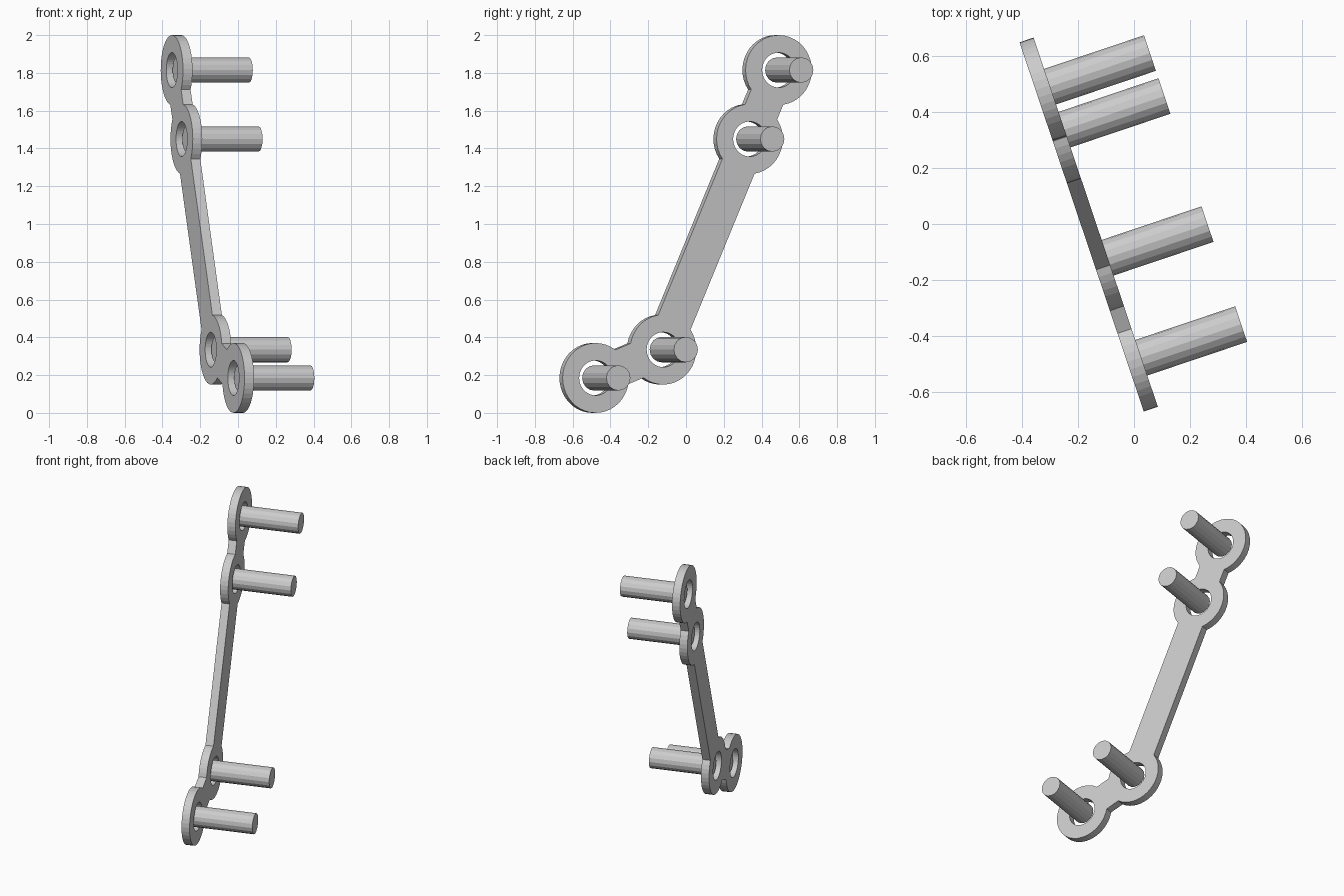
import bpy, math
from mathutils import Matrix, Vector

cube = bpy.data.objects.get("Cube")
if cube:
    bpy.data.objects.remove(cube, do_unlink=True)

RING_R, HOLE_R, BAR_HALF, THICK = 0.185, 0.0925, 0.098, 0.053
PIN_R, PIN_LEN = 0.067, 0.403
TILT = math.radians(18.6)

# Ring centres in the plane of the plate (along the plate, height)
centres = [Vector(c) for c in
           ((0.511, 1.815), (0.349, 1.45), (-0.134, 0.335), (-0.511, 0.185))]

# Plate frame: local x runs along the plate, y is up, z is the pin direction
along = Vector((-math.sin(TILT), math.cos(TILT), 0))
up = Vector((0, 0, 1))
frame = Matrix((along, up, along.cross(up))).transposed().to_4x4()
frame.translation = (-0.162, -0.002, 0)


def arc(centre, radius, start, sweep):
    steps = max(2, round(sweep / math.tau * 40))
    return [centre + radius * Vector((math.cos(a), math.sin(a)))
            for a in (start + sweep * i / steps for i in range(steps + 1))]


def heading(a, b):
    d = b - a
    return math.atan2(d.y, d.x)


def add_loop(curve, points):
    spline = curve.splines.new('POLY')
    spline.points.add(len(points) - 1)
    for p, co in zip(spline.points, points):
        p.co = (co.x, co.y, 0, 1)
    spline.use_cyclic_u = True
    spline.use_smooth = False


# Outline: go down one side of the chain and back up the other
neck = math.asin(BAR_HALF / RING_R)
walk = centres + centres[-2:0:-1]
outline = []
for i, c in enumerate(walk):
    start = heading(c, walk[i - 1]) + neck
    end = heading(c, walk[(i + 1) % len(walk)]) - neck
    outline += arc(c, RING_R, start, (end - start) % math.tau)

# Linkage plate with round holes
curve = bpy.data.curves.new("plate", 'CURVE')
curve.dimensions = '2D'
curve.fill_mode = 'BOTH'
curve.extrude = THICK / 2
add_loop(curve, outline)
for c in centres:
    add_loop(curve, arc(c, HOLE_R, 0, math.tau)[:-1])
plate = bpy.data.objects.new("plate", curve)
bpy.context.collection.objects.link(plate)
plate.matrix_world = frame
bpy.ops.object.select_all(action='DESELECT')
plate.select_set(True)
bpy.context.view_layer.objects.active = plate
bpy.ops.object.convert(target='MESH')
bpy.ops.object.shade_flat()

# Pins standing out from the middle of each hole
names = ("top_pin", "upper_pin", "lower_pin", "bottom_pin")
for name, c in zip(names, centres):
    bpy.ops.mesh.primitive_cylinder_add(vertices=16, radius=PIN_R, depth=PIN_LEN)
    pin = bpy.context.object
    pin.name = name
    pin.matrix_world = frame @ Matrix.Translation((c.x, c.y, PIN_LEN / 2))
